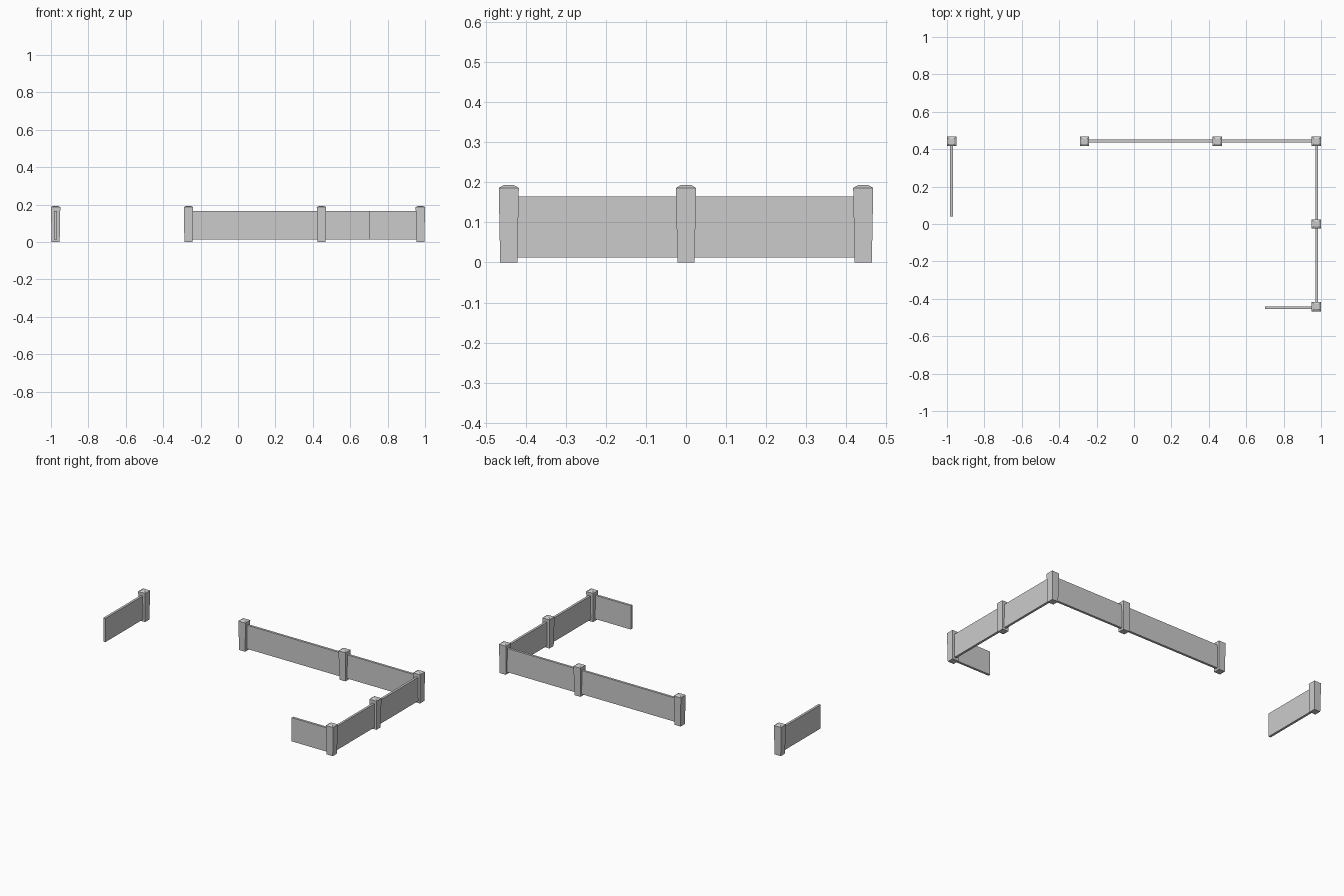
import bpy, bmesh

if "Cube" in bpy.data.objects:
    bpy.data.objects.remove(bpy.data.objects["Cube"])

POST_X, POST_Y = 0.975, 0.442
THICK, Z_LOW, Z_HIGH = 0.015, 0.013, 0.165


def finish(name, bm, location):
    bmesh.ops.recalc_face_normals(bm, faces=bm.faces)
    mesh = bpy.data.meshes.new(name)
    bm.to_mesh(mesh)
    bm.free()
    obj = bpy.data.objects.new(name, mesh)
    obj.location = location
    bpy.context.collection.objects.link(obj)


# Square post, flaring slightly upward, with a low bevelled cap
def post(x, y):
    bm = bmesh.new()
    rings = []
    for half, z in [(0.0215, 0), (0.025, 0.186), (0.013, 0.193)]:
        rings.append([bm.verts.new((sx * half, sy * half, z))
                      for sx, sy in [(-1, -1), (1, -1), (1, 1), (-1, 1)]])
    for low, high in zip(rings, rings[1:]):
        for i in range(4):
            j = (i + 1) % 4
            bm.faces.new((low[i], low[j], high[j], high[i]))
    bm.faces.new(rings[0][::-1])
    bm.faces.new(rings[-1])
    finish("fence_post", bm, (x, y, 0))


# Thin wall panel between two points along x or y
def panel(start, end):
    (x0, y0), (x1, y1) = start, end
    size = (abs(x1 - x0) or THICK, abs(y1 - y0) or THICK, Z_HIGH - Z_LOW)
    bm = bmesh.new()
    bmesh.ops.create_cube(bm, size=1)
    bmesh.ops.scale(bm, vec=size, verts=bm.verts)
    finish("fence_panel", bm, ((x0 + x1) / 2, (y0 + y1) / 2, (Z_LOW + Z_HIGH) / 2))


# Posts along the back and the right side
for x in (-POST_X, -0.265, 0.446, POST_X):
    post(x, POST_Y)
for y in (0, -POST_Y):
    post(POST_X, y)

# Back panels
panel((-0.265, 0.444), (0.446, 0.444))
panel((0.446, 0.444), (POST_X, 0.444))
# Right side panels
panel((0.977, 0), (0.977, POST_Y))
panel((0.977, -POST_Y), (0.977, 0))
# Open-ended front and left panels
panel((0.70, -0.448), (POST_X, -0.448))
panel((-0.976, 0.04), (-0.976, POST_Y))
